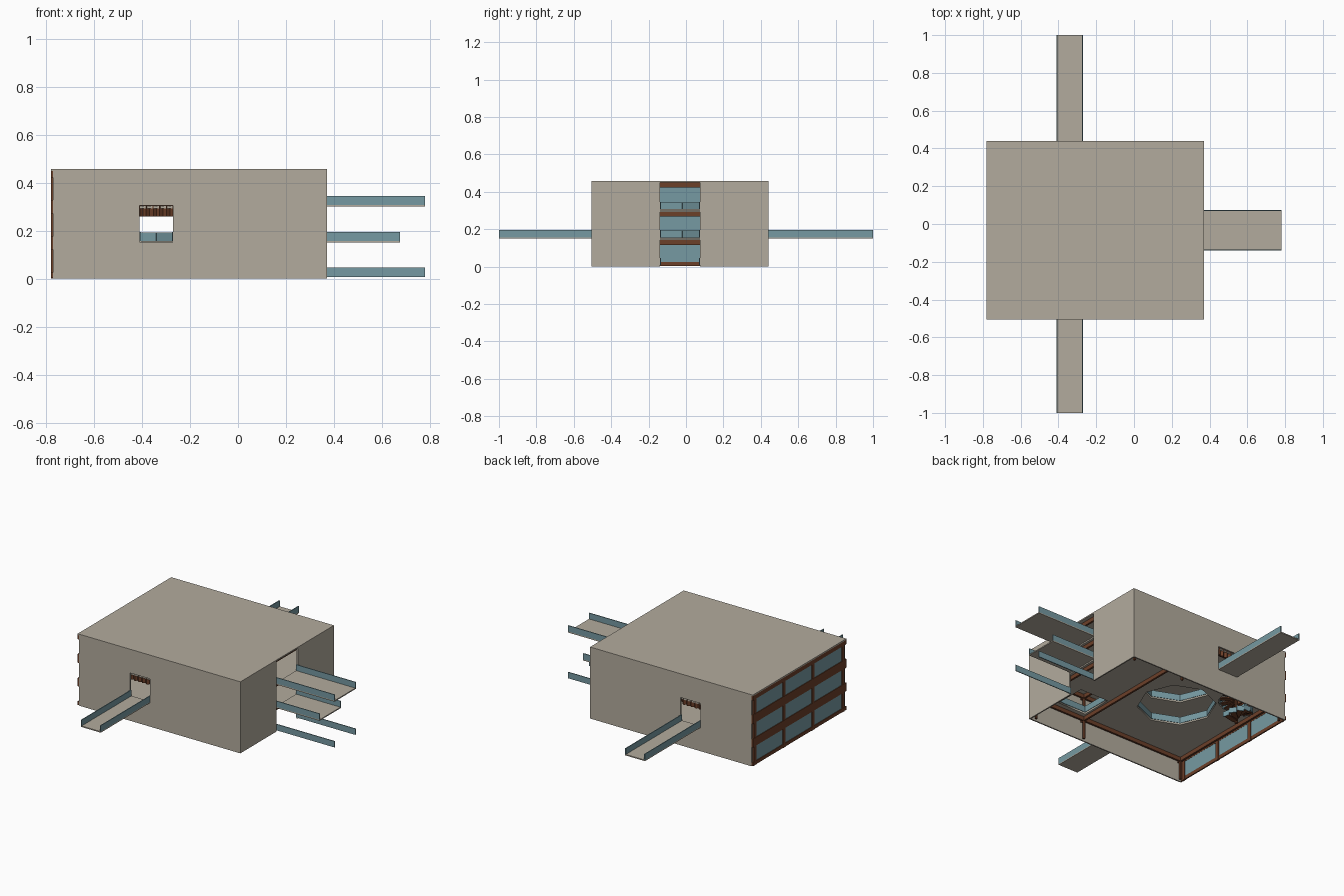
import bpy, bmesh, math
from mathutils import Matrix, Vector

if "Cube" in bpy.data.objects:
    bpy.data.objects.remove(bpy.data.objects["Cube"])


def material(name, rgb):
    m = bpy.data.materials.new(name)
    m.diffuse_color = (*rgb, 1)
    m.use_nodes = True
    m.node_tree.nodes["Principled BSDF"].inputs["Base Color"].default_value = m.diffuse_color
    return m


BEIGE = material("beige_concrete", (0.45, 0.41, 0.34))
GLASS = material("blue_glass", (0.18, 0.32, 0.36))
BROWN = material("rust_brown", (0.15, 0.05, 0.022))


def finish(name, bm, mat):
    bmesh.ops.recalc_face_normals(bm, faces=bm.faces)
    me = bpy.data.meshes.new(name)
    bm.to_mesh(me)
    bm.free()
    me.materials.append(mat)
    ob = bpy.data.objects.new(name, me)
    bpy.context.collection.objects.link(ob)
    return ob


def box(bm, x0, x1, y0, y1, z0, z1):
    m = Matrix.Translation(((x0 + x1) / 2, (y0 + y1) / 2, (z0 + z1) / 2))
    bmesh.ops.create_cube(bm, size=1, matrix=m @ Matrix.Diagonal((x1 - x0, y1 - y0, z1 - z0, 1)))


def boxes(name, mat, items):
    bm = bmesh.new()
    for b in items:
        box(bm, *b)
    return finish(name, bm, mat)


def panel(bm, p, q, z0, z1, t=0.006):
    # upright thin panel between two plan points
    p, q = Vector(p), Vector(q)
    d, c = q - p, (p + q) / 2
    m = Matrix.Translation((c.x, c.y, (z0 + z1) / 2)) @ Matrix.Rotation(math.atan2(d.y, d.x), 4, 'Z')
    bmesh.ops.create_cube(bm, size=1, matrix=m @ Matrix.Diagonal((d.length, t, z1 - z0, 1)))


def ring(cx, cy, r, n):
    return [(cx + r * math.cos(math.tau * i / n), cy + r * math.sin(math.tau * i / n)) for i in range(n)]


def rect(x0, x1, y0, y1):
    return [(x0, y0), (x1, y0), (x1, y1), (x0, y1)]


def plate(name, mat, outlines, z0, z1):
    # flat slab with holes, from a filled 2D curve
    cu = bpy.data.curves.new(name, 'CURVE')
    cu.dimensions, cu.fill_mode = '2D', 'BOTH'
    cu.extrude = (z1 - z0) / 2
    for pts in outlines:
        s = cu.splines.new('POLY')
        s.points.add(len(pts) - 1)
        for pt, (x, y) in zip(s.points, pts):
            pt.co = (x, y, 0, 1)
        s.use_cyclic_u = True
    tmp = bpy.data.objects.new(name + "_curve", cu)
    me = bpy.data.meshes.new_from_object(tmp)
    bpy.data.objects.remove(tmp)
    me.materials.clear()
    me.materials.append(mat)
    ob = bpy.data.objects.new(name, me)
    ob.location.z = (z0 + z1) / 2
    bpy.context.collection.objects.link(ob)


X0, X1, Y0, Y1, H, T = -0.78, 0.37, -0.505, 0.44, 0.457, 0.008
DX0, DX1, DZ0, DZ1 = -0.41, -0.27, 0.15, 0.305     # front and back doorways
EY0, EY1 = -0.14, 0.075                            # tall right opening

# outer shell
boxes("roof", BEIGE, [(X0, X1, Y0, Y1, H - T, H)])
for name, ya in (("front_wall", Y0), ("back_wall", Y1 - T)):
    yb = ya + T
    boxes(name, BEIGE, [(X0 + T, DX0, ya, yb, 0, H - T), (DX1, X1, ya, yb, 0, H - T),
                        (DX0, DX1, ya, yb, 0, DZ0), (DX0, DX1, ya, yb, DZ1, H - T)])
boxes("right_wall", BEIGE, [(X1 - T, X1, Y0 + T, EY0, 0, H - T), (X1 - T, X1, EY1, Y1 - T, 0, H - T)])

# glazed left facade: bands, mullions and panes
bands = [(0.003, 0.025), (0.122, 0.175), (0.272, 0.328), (0.422, H - T)]
boxes("facade_bands", BROWN, [(X0, X0 + T, Y0, Y1, a, b) for a, b in bands])
posts = [-0.475, -0.17, 0.12, 0.415]
boxes("facade_mullions", BROWN, [(X0 + 0.001, X0 + 0.012, y - 0.013, y + 0.013, 0, H - T) for y in posts])
boxes("facade_panes", GLASS, [(X0 + 0.004, X0 + 0.007, a, b, 0.01, H - T)
                              for a, b in zip(posts, posts[1:])])

# floors with octagonal atrium, stair hole and square well, railed round the edge
CX, CY, SX, SY = -0.34, -0.02, -0.58, 0.23
atrium = ring(CX, CY, 0.23, 8)
stair_hole = ring(SX, SY, 0.105, 16)
well = rect(0.0, 0.2, -0.44, -0.24)
outer = rect(X0 + 0.015, X1 - T, Y0 + T, Y1 - T)
for name, z in (("first", 0.152), ("second", 0.302)):
    plate(name + "_floor", BEIGE, [outer, atrium, stair_hole, well], z - 0.01, z)
    bm = bmesh.new()
    for loop in (atrium, well):
        for p, q in zip(loop, loop[1:] + loop[:1]):
            panel(bm, p, q, z, z + 0.04)
    finish(name + "_floor_railing", bm, GLASS)

# beams under each level and slim columns
beams = []
for z in (0.142, 0.292, H - T):
    for x in (X0 + 0.03, -0.02, X1 - 0.03):
        beams.append((x - 0.006, x + 0.006, Y0 + T, Y1 - T, z - 0.025, z))
    for y in (Y0 + 0.03, Y1 - 0.03):
        beams.append((X0 + 0.02, X1 - T, y - 0.006, y + 0.006, z - 0.025, z))
boxes("floor_beams", BROWN, beams)
boxes("columns", BROWN, [(x - 0.006, x + 0.006, y - 0.006, y + 0.006, 0, H - T)
                         for x in (X0 + 0.03, -0.02, X1 - 0.03) for y in (Y0 + 0.03, Y1 - 0.03)])

# pleated trims above the front and back doorways
for name, y in (("front_door_trim", Y0 + 0.014), ("back_door_trim", Y1 - 0.014)):
    bm = bmesh.new()
    n = 10
    pts = [(DX0 + (DX1 - DX0) * i / n, y + (0.006 if i % 2 else -0.006)) for i in range(n + 1)]
    for p, q in zip(pts, pts[1:]):
        panel(bm, p, q, 0.26, DZ1, 0.003)
    finish(name, bm, BROWN)


# footbridges: slab plus two side rails
def bridge(name, x0, x1, y0, y1, z, along_x, slab=True):
    if slab:
        boxes(name + "_deck", BEIGE, [(x0, x1, y0, y1, z, z + 0.007)])
    r = 0.005
    if along_x:
        rails = [(x0, x1, y0, y0 + r), (x0, x1, y1 - r, y1)]
    else:
        rails = [(x0, x0 + r, y0, y1), (x1 - r, x1, y0, y1)]
    boxes(name + "_rails", GLASS, [(*b, z + 0.006, z + 0.045) for b in rails])


bridge("front_bridge", DX0, DX1, -1.0, Y0 + T, 0.15, False)
bridge("back_bridge", DX0, DX1, Y1 - T, 1.0, 0.15, False)
bridge("upper_right_bridge", X1 - T, 0.78, EY0, EY1, 0.30, True)
bridge("middle_right_bridge", X1 - T, 0.675, EY0, EY1, 0.15, True)
bridge("ground_walkway", X1 - T, 0.78, EY0, EY1, 0.002, True, slab=False)

# spiral stair: treads, outer rail and centre post
treads, rail = bmesh.new(), bmesh.new()
N = 24
for i in range(N):
    a0, a1 = math.tau * i / 14, math.tau * (i + 1) / 14
    z = 0.302 * (i + 1) / N
    a = (a0 + a1) / 2
    c, s = math.cos(a), math.sin(a)
    panel(treads, (SX + 0.01 * c, SY + 0.01 * s), (SX + 0.095 * c, SY + 0.095 * s), z - 0.006, z, 0.032)
    p, q = [(SX + 0.098 * math.cos(t), SY + 0.098 * math.sin(t)) for t in (a0, a1)]
    panel(rail, p, q, z - 0.008, z + 0.025, 0.004)
bmesh.ops.create_cone(treads, cap_ends=True, segments=10, radius1=0.01, radius2=0.01, depth=0.33,
                      matrix=Matrix.Translation((SX, SY, 0.165)))
finish("spiral_stair_treads", treads, BROWN)
finish("spiral_stair_rail", rail, GLASS)
